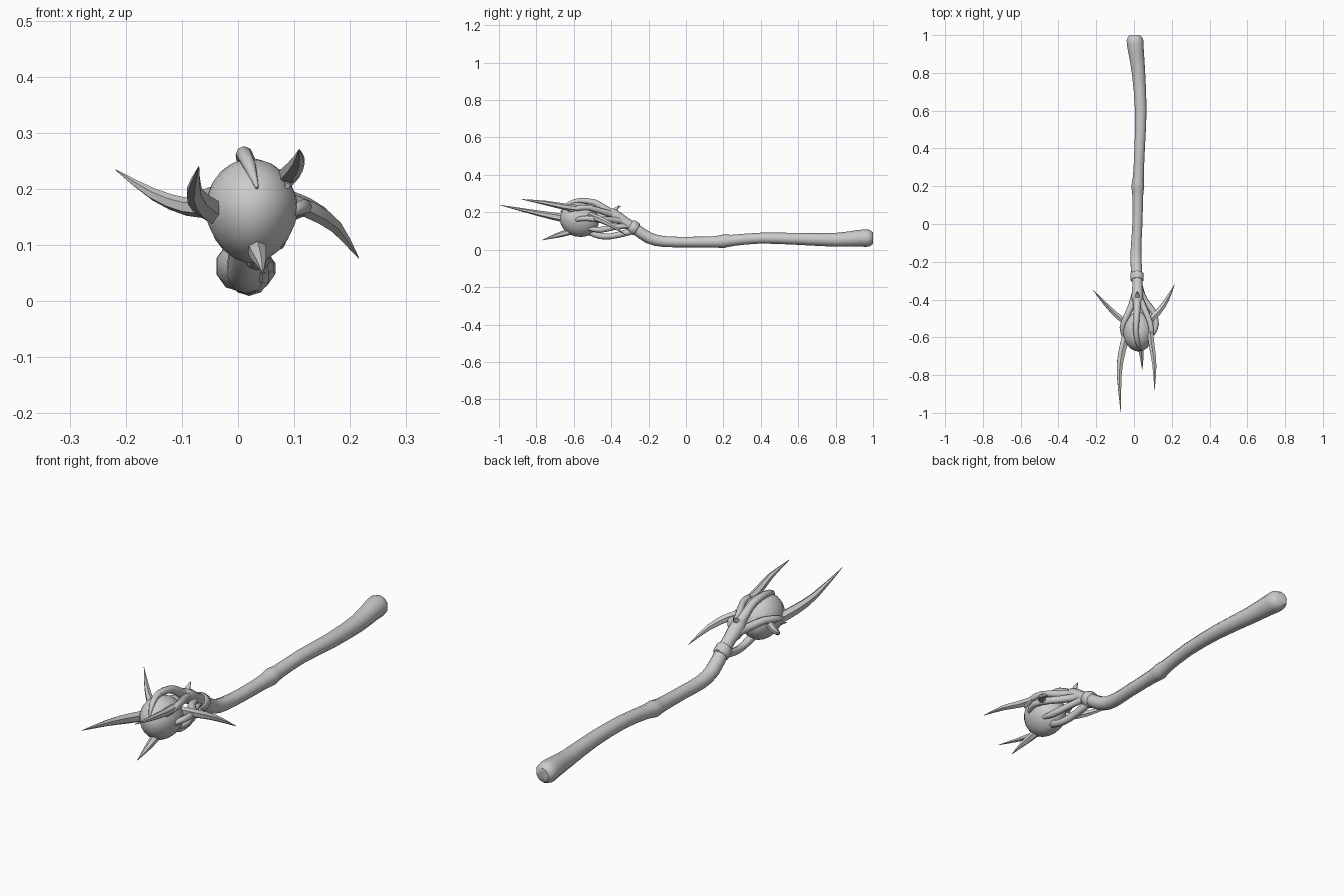
import bpy, bmesh, math
from mathutils import Vector, Matrix


def spline(pts, steps):
    # Catmull-Rom through (x, y, z, radius) points
    p = [Vector(q) for q in pts]
    p = [2 * p[0] - p[1]] + p + [2 * p[-1] - p[-2]]
    out = []
    for i in range(1, len(p) - 2):
        a, b, c, d = p[i - 1:i + 3]
        for k in range(steps):
            t = k / steps
            out.append(0.5 * (2 * b + (c - a) * t + (2 * a - 5 * b + 4 * c - d) * t * t
                              + (3 * b - a - 3 * c + d) * t ** 3))
    return out + [p[-2]]


def tube(name, pts, sides=8, steps=2):
    path = spline(pts, steps)
    pos = [v.xyz for v in path]
    bm = bmesh.new()
    rings = []
    normal = None
    for i, c in enumerate(pos):
        tan = (pos[min(i + 1, len(pos) - 1)] - pos[max(i - 1, 0)]).normalized()
        if normal is None:
            normal = Vector((0, 0, 1)) if abs(tan.z) < 0.9 else Vector((1, 0, 0))
        normal = (normal - tan * normal.dot(tan)).normalized()
        side = tan.cross(normal)
        r = max(path[i].w, 0.001)
        rings.append([bm.verts.new(c + r * (normal * math.cos(a) + side * math.sin(a)))
                      for a in (2 * math.pi * k / sides for k in range(sides))])
    for lo, hi in zip(rings, rings[1:]):
        for k in range(sides):
            j = (k + 1) % sides
            bm.faces.new((lo[k], lo[j], hi[j], hi[k]))
    bm.faces.new(rings[0])
    bm.faces.new(rings[-1])
    bmesh.ops.recalc_face_normals(bm, faces=bm.faces[:])
    return finish(name, bm)


def finish(name, bm):
    me = bpy.data.meshes.new(name)
    bm.to_mesh(me)
    bm.free()
    ob = bpy.data.objects.new(name, me)
    bpy.context.collection.objects.link(ob)
    bpy.context.view_layer.objects.active = ob
    ob.select_set(True)
    bpy.ops.object.shade_smooth_by_angle(angle=math.radians(50))
    ob.select_set(False)
    return ob


# Crooked wooden shaft with a knot and a flared butt
tube("shaft", [
    (0.005, 1.0, 0.062, 0.030), (0.005, 0.975, 0.062, 0.046), (0.010, 0.92, 0.061, 0.044),
    (0.024, 0.80, 0.053, 0.037), (0.036, 0.60, 0.058, 0.032), (0.030, 0.40, 0.062, 0.029),
    (0.023, 0.25, 0.050, 0.030), (0.020, 0.20, 0.045, 0.036), (0.020, 0.15, 0.042, 0.030),
    (0.018, 0.0, 0.041, 0.028), (0.011, -0.12, 0.044, 0.029), (0.011, -0.20, 0.064, 0.031),
    (0.016, -0.28, 0.118, 0.029), (0.018, -0.33, 0.150, 0.028), (0.018, -0.39, 0.188, 0.032),
    (0.018, -0.42, 0.200, 0.020)], sides=10)

# Binding collar under the head
tube("collar", [(0.016, -0.262, 0.106, 0.030), (0.016, -0.267, 0.109, 0.036),
                (0.016, -0.293, 0.128, 0.036), (0.016, -0.298, 0.131, 0.030)], sides=10, steps=1)

# Orb held in the head, narrower towards the bottom
bm = bmesh.new()
bmesh.ops.create_uvsphere(bm, u_segments=20, v_segments=12, radius=1)
for v in bm.verts:
    taper = 1 + 0.12 * min(v.co.z, 0)
    v.co = Vector((v.co.x * 0.083 * taper, v.co.y * 0.106, v.co.z * 0.092))
bm.transform(Matrix.Translation((0.024, -0.570, 0.161)) @ Matrix.Rotation(math.radians(-15), 4, 'X'))
finish("orb", bm)

# Branches that curl round the orb
branches = {
    "top_branch": [(0.018, -0.36, 0.175, 0.022), (0.016, -0.43, 0.215, 0.020),
                   (0.014, -0.49, 0.252, 0.017), (0.010, -0.57, 0.262, 0.014),
                   (0.020, -0.63, 0.242, 0.012), (0.034, -0.67, 0.202, 0.003)],
    "right_branch": [(0.025, -0.34, 0.155, 0.018), (0.060, -0.41, 0.160, 0.017),
                     (0.100, -0.46, 0.160, 0.016), (0.118, -0.53, 0.168, 0.014),
                     (0.100, -0.58, 0.162, 0.012), (0.072, -0.60, 0.150, 0.004)],
    "upper_right_branch": [(0.025, -0.38, 0.185, 0.018), (0.055, -0.45, 0.205, 0.016),
                           (0.085, -0.52, 0.225, 0.014), (0.092, -0.58, 0.222, 0.014),
                           (0.088, -0.63, 0.205, 0.005)],
    "left_branch": [(0.010, -0.36, 0.170, 0.020), (-0.012, -0.43, 0.178, 0.018),
                    (-0.040, -0.49, 0.190, 0.016), (-0.062, -0.55, 0.180, 0.014),
                    (-0.055, -0.61, 0.160, 0.005)],
    "bottom_branch": [(0.016, -0.27, 0.105, 0.018), (0.022, -0.33, 0.088, 0.017),
                      (0.030, -0.40, 0.072, 0.016), (0.035, -0.46, 0.073, 0.016),
                      (0.030, -0.51, 0.092, 0.017), (0.025, -0.55, 0.095, 0.005)],
    "lower_right_branch": [(0.025, -0.31, 0.130, 0.016), (0.050, -0.39, 0.118, 0.014),
                           (0.070, -0.46, 0.106, 0.016), (0.075, -0.52, 0.112, 0.008)],
    "broken_twig": [(0.018, -0.40, 0.190, 0.020), (0.018, -0.38, 0.212, 0.012),
                    (0.018, -0.357, 0.236, 0.002)],
}
for name, pts in branches.items():
    tube(name, pts, sides=8)

# Long thorns
thorns = {
    "thorn_front_left": [(-0.035, -0.57, 0.155, 0.024), (-0.062, -0.67, 0.172, 0.022),
                         (-0.078, -0.79, 0.195, 0.015), (-0.070, -0.995, 0.239, 0.001)],
    "thorn_front_right": [(0.085, -0.57, 0.220, 0.018), (0.095, -0.65, 0.230, 0.017),
                          (0.108, -0.75, 0.250, 0.012), (0.109, -0.88, 0.270, 0.001)],
    "thorn_front_low": [(0.032, -0.61, 0.100, 0.018), (0.036, -0.66, 0.085, 0.016),
                        (0.041, -0.71, 0.070, 0.010), (0.044, -0.77, 0.051, 0.001)],
    "thorn_back_left": [(-0.035, -0.53, 0.165, 0.018), (-0.090, -0.485, 0.168, 0.016),
                        (-0.150, -0.425, 0.190, 0.011), (-0.218, -0.348, 0.234, 0.001)],
    "thorn_back_right": [(0.075, -0.515, 0.185, 0.018), (0.125, -0.47, 0.166, 0.018),
                         (0.172, -0.405, 0.135, 0.013), (0.215, -0.320, 0.077, 0.001)],
}
for name, pts in thorns.items():
    tube(name, pts, sides=6)
